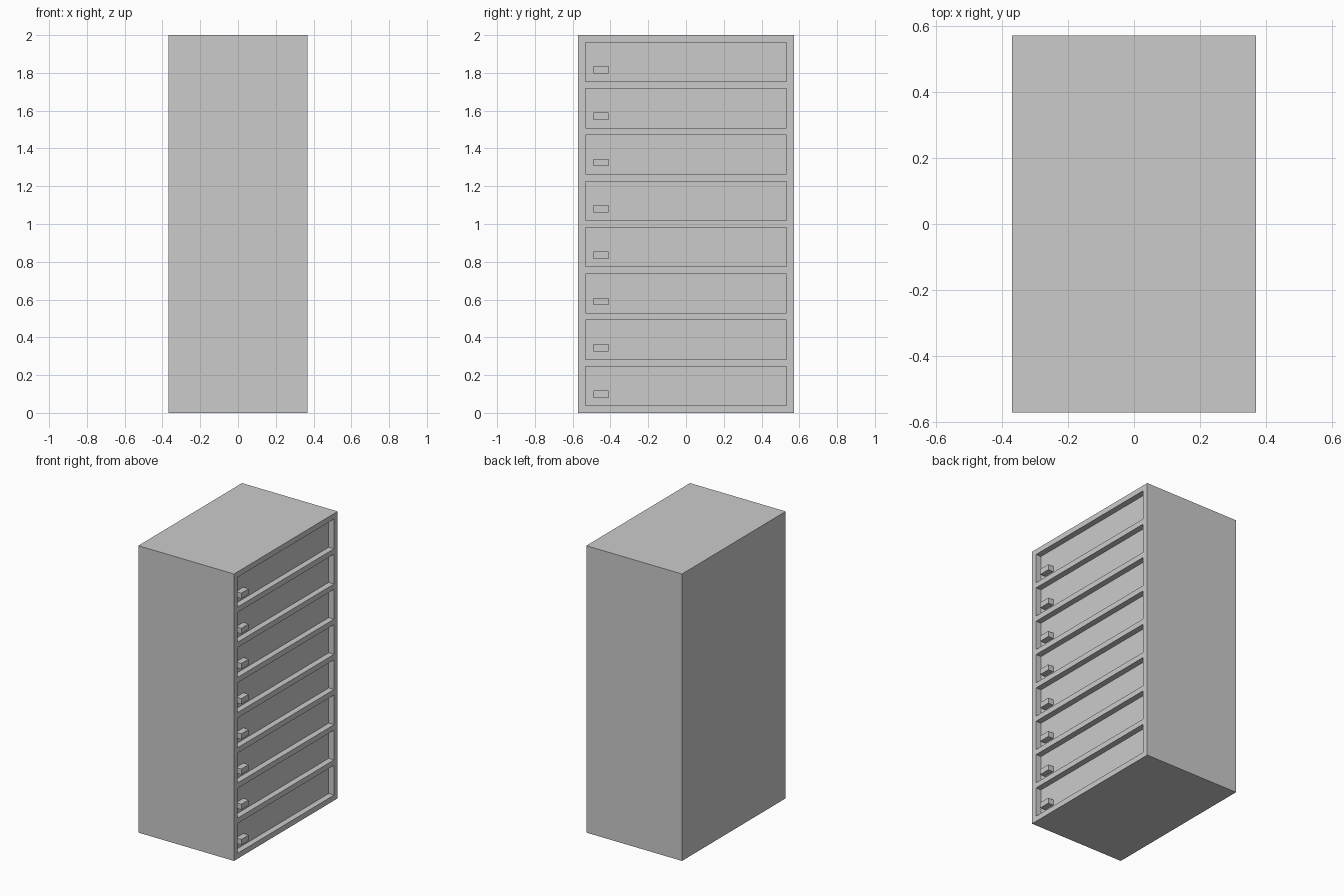
import bpy, bmesh
from mathutils import Matrix, Vector

if "Cube" in bpy.data.objects:
    bpy.data.objects.remove(bpy.data.objects["Cube"])

HALF_X, HALF_Y, HEIGHT = 0.369, 0.571, 2.0
COUNT, FRAME, RECESS = 8, 0.038, 0.041
OPEN_H = (HEIGHT - FRAME * (COUNT + 1)) / COUNT
PITCH = OPEN_H + FRAME
PANEL_X = HALF_X - RECESS


def boxes(name, bounds):
    """One object made of boxes, each given by its min and max corner."""
    bm = bmesh.new()
    for lo, hi in bounds:
        lo, hi = Vector(lo), Vector(hi)
        m = Matrix.Translation((lo + hi) / 2) @ Matrix.Diagonal((*(hi - lo), 1))
        bmesh.ops.create_cube(bm, size=1, matrix=m)
    mesh = bpy.data.meshes.new(name)
    bm.to_mesh(mesh)
    bm.free()
    obj = bpy.data.objects.new(name, mesh)
    bpy.context.collection.objects.link(obj)
    return obj


# cabinet body
cabinet = boxes("cabinet_body", [((-HALF_X, -HALF_Y, 0), (HALF_X, HALF_Y, HEIGHT))])

# drawer recesses cut into the +x side
bottoms = [FRAME + i * PITCH for i in range(COUNT)]
opening = HALF_Y - FRAME - 0.002
cutter = boxes("recess_cutter", [((PANEL_X, -opening, z), (HALF_X + 0.1, opening, z + OPEN_H))
                                 for z in bottoms])
cut = cabinet.modifiers.new("recesses", 'BOOLEAN')
cut.operation = 'DIFFERENCE'
cut.solver = 'EXACT'
cut.object = cutter

# apply the cut, then drop the cutter
bpy.context.view_layer.objects.active = cabinet
cabinet.select_set(True)
bpy.ops.object.modifier_apply(modifier=cut.name)
bpy.data.objects.remove(cutter)

# small block handles, flush with the frame
for i, z in enumerate(bottoms):
    boxes(f"drawer_handle_{i + 1}", [((PANEL_X, -0.49, z + 0.042), (HALF_X, -0.409, z + 0.081))])
